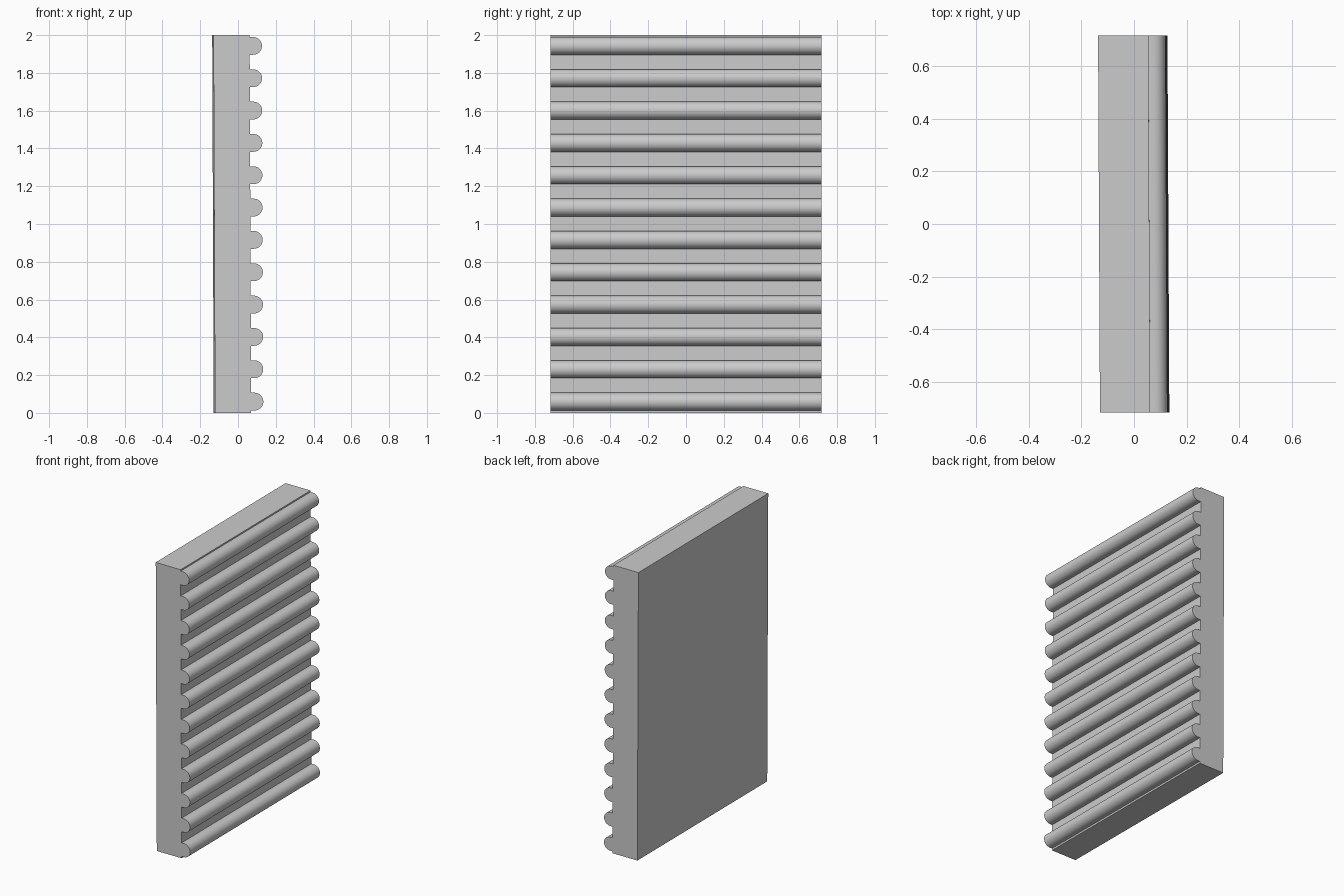
import bpy, bmesh, math

cube = bpy.data.objects.get("Cube")
if cube:
    bpy.data.objects.remove(cube)

HALF_LENGTH = 0.717
BACK, FACE, RIB_CENTRE, RADIUS = -0.129, 0.062, 0.08, 0.047
RIBS, FIRST, LAST, SEGMENTS = 12, 0.06, 1.943, 16

mat = bpy.data.materials.new("plain grey")
mat.use_nodes = True
grey = (0.6, 0.6, 0.6, 1)
mat.diffuse_color = grey
mat.node_tree.nodes["Principled BSDF"].inputs["Base Color"].default_value = grey

# Panel profile: flat back, front edge broken by rounded ribs
profile = [(BACK, 2), (BACK, 0), (FACE, 0)]
for i in range(RIBS):
    z = FIRST + (LAST - FIRST) * i / (RIBS - 1)
    profile.append((FACE, z - RADIUS))
    for s in range(SEGMENTS + 1):
        a = math.pi * (s / SEGMENTS - 0.5)
        profile.append((RIB_CENTRE + RADIUS * math.cos(a), z + RADIUS * math.sin(a)))
    profile.append((FACE, z + RADIUS))
profile.append((FACE, 2))

# Extrude the profile along the panel length
bm = bmesh.new()
front = bm.faces.new([bm.verts.new((x, -HALF_LENGTH, z)) for x, z in profile])
extruded = bmesh.ops.extrude_face_region(bm, geom=[front], use_keep_orig=True)
moved = [v for v in extruded["geom"] if isinstance(v, bmesh.types.BMVert)]
bmesh.ops.translate(bm, verts=moved, vec=(0, 2 * HALF_LENGTH, 0))
# Slight lean of the whole panel
for v in bm.verts:
    v.co.x -= 0.004 * (v.co.z - 1) + 0.005 * v.co.y
bmesh.ops.recalc_face_normals(bm, faces=bm.faces)

mesh = bpy.data.meshes.new("ribbed_panel")
bm.to_mesh(mesh)
bm.free()
panel = bpy.data.objects.new("ribbed_panel", mesh)
bpy.context.collection.objects.link(panel)
mesh.materials.append(mat)

bpy.ops.object.select_all(action="DESELECT")
panel.select_set(True)
bpy.context.view_layer.objects.active = panel
bpy.ops.object.shade_smooth_by_angle(angle=math.radians(30))
